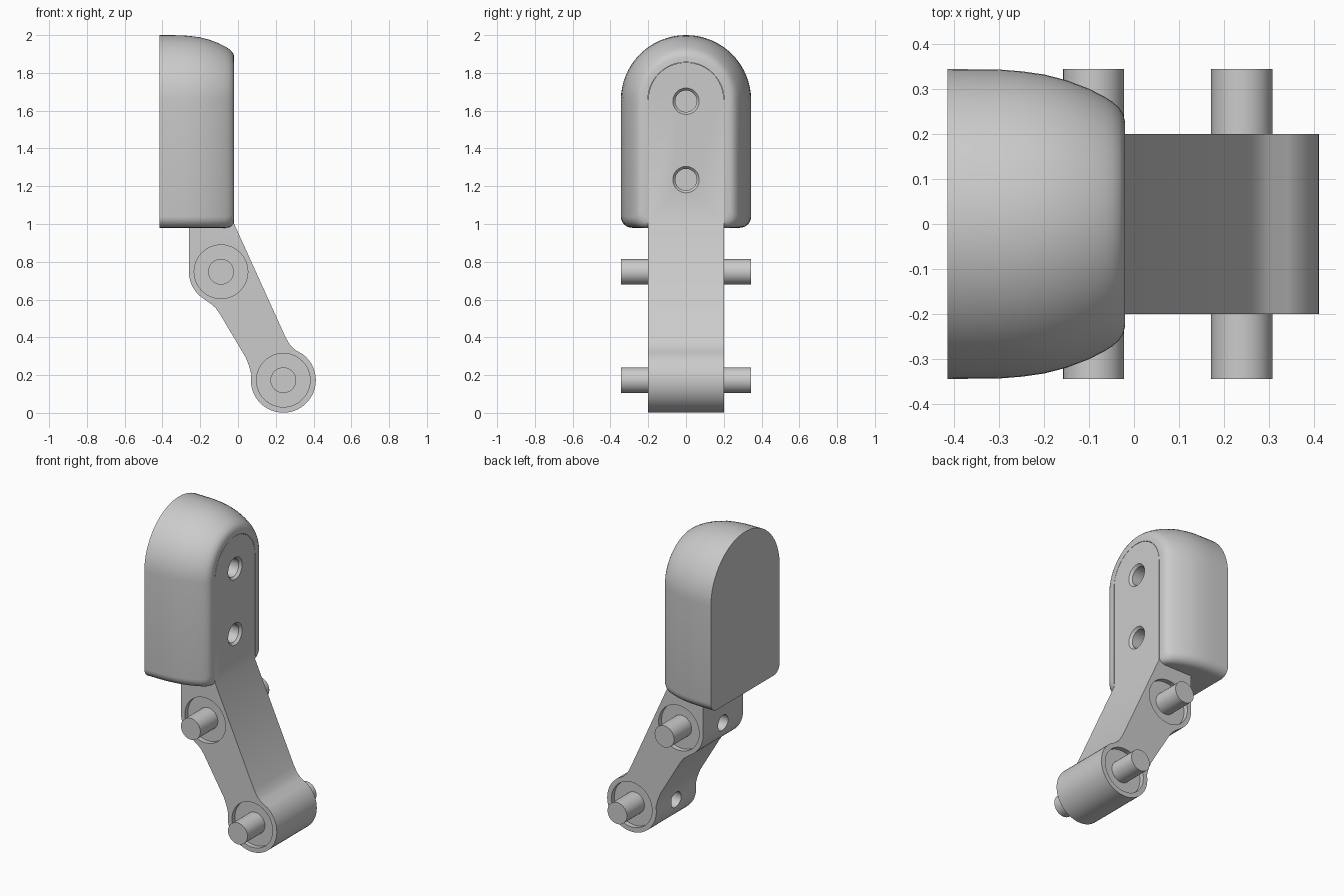
import bpy, bmesh, math
from mathutils import Matrix, Vector

if "Cube" in bpy.data.objects:
    bpy.data.objects.remove(bpy.data.objects["Cube"], do_unlink=True)

grey = bpy.data.materials.new("plain grey")
grey.use_nodes = True
colour = (0.6, 0.6, 0.6, 1)
grey.diffuse_color = colour
grey.node_tree.nodes["Principled BSDF"].inputs["Base Color"].default_value = colour

ARCH_Z = 1.655
HUBS = [(-0.09, 0.747), (0.24, 0.173)]


def finish(name, bm):
    bmesh.ops.recalc_face_normals(bm, faces=bm.faces)
    mesh = bpy.data.meshes.new(name)
    bm.to_mesh(mesh)
    bm.free()
    obj = bpy.data.objects.new(name, mesh)
    bpy.context.collection.objects.link(obj)
    mesh.materials.append(grey)
    return obj


def activate(obj):
    bpy.ops.object.select_all(action='DESELECT')
    obj.select_set(True)
    bpy.context.view_layer.objects.active = obj


def smooth(obj):
    activate(obj)
    bpy.ops.object.shade_smooth_by_angle(angle=math.radians(32))


def cut(obj, cutter):
    cutter.hide_render = True
    mod = obj.modifiers.new("cut", 'BOOLEAN')
    mod.operation, mod.solver, mod.object = 'DIFFERENCE', 'EXACT', cutter
    activate(obj)
    bpy.ops.object.modifier_apply(modifier=mod.name)
    bpy.data.objects.remove(cutter, do_unlink=True)


def rod(name, centre, axis, length, r1, r2=None, sides=32):
    bm = bmesh.new()
    turn = Vector(axis).to_track_quat('Z', 'Y').to_matrix().to_4x4()
    bmesh.ops.create_cone(bm, cap_ends=True, segments=sides, radius1=r1,
                          radius2=r1 if r2 is None else r2, depth=length,
                          matrix=Matrix.Translation(centre) @ turn)
    return finish(name, bm)


def arc(cx, cz, r, start, end, steps):
    angles = [math.radians(start + (end - start) * i / steps) for i in range(steps + 1)]
    return [(cx + r * math.cos(a), cz + r * math.sin(a)) for a in angles]


def arch(w, bottom, r):
    """Round-topped outline in y and z with rounded lower corners."""
    return (arc(w - r, bottom + r, r, -90, 0, 6) + arc(0, ARCH_Z, w, 0, 180, 32)
            + arc(r - w, bottom + r, r, 180, 270, 6))


def loft(name, sections):
    bm = bmesh.new()
    rings = [[bm.verts.new((x, y, z)) for y, z in outline] for x, outline in sections]
    for a, b in zip(rings, rings[1:]):
        for i in range(len(a)):
            j = (i + 1) % len(a)
            bm.faces.new((a[i], a[j], b[j], b[i]))
    bm.faces.new(rings[0])
    bm.faces.new(rings[-1])
    return finish(name, bm)


# Domed housing: station, side inset, bottom inset
stations = [(-0.415, 0, 0), (-0.3, 0.001, 0), (-0.25, 0.005, 0), (-0.2, 0.012, 0),
            (-0.15, 0.025, 0), (-0.1, 0.044, 0), (-0.065, 0.062, 0), (-0.048, 0.073, 0.003),
            (-0.034, 0.085, 0.01), (-0.024, 0.1, 0.02), (-0.02, 0.117, 0.035)]
housing = loft("housing", [(x, arch(0.345 - d, 0.98 + b, 0.06)) for x, d, b in stations])
cut(housing, loft("slot_cutter", [(x, arch(0.202, 0.8, 0.05)) for x in (-0.262, 0.1)]))
smooth(housing)

# Bent arm: side profile in x and z, extruded across y
(ux, uz), (lx, lz) = HUBS
profile = ([(-0.02, 1.855), (-0.26, 1.855)] + arc(ux, uz, 0.17, 180, 240, 10)
           + [(-0.145, 0.578), (-0.12, 0.557), (-0.1, 0.53), (0.04, 0.295), (0.058, 0.25)]
           + arc(lx, lz, 0.172, 170, 413, 36)
           + [(0.3, 0.335), (0.275, 0.36), (0.252, 0.4), (-0.02, 1.0)])
bm = bmesh.new()
face = bm.faces.new([bm.verts.new((x, -0.2, z)) for x, z in profile])
moved = bmesh.ops.extrude_face_region(bm, geom=[face])["geom"]
bmesh.ops.translate(bm, vec=(0, 0.4, 0),
                    verts=[v for v in moved if isinstance(v, bmesh.types.BMVert)])
bmesh.ops.recalc_face_normals(bm, faces=bm.faces)

# Round the upper end of the arm to match the slot
top_edges = [e for e in bm.edges if all(v.co.z > 1.8 for v in e.verts)
             and abs(e.verts[0].co.y - e.verts[1].co.y) < 0.01]
bmesh.ops.bevel(bm, geom=top_edges, offset=0.199, segments=16, profile=0.5, affect='EDGES')
arm = finish("arm", bm)

# Hub recesses on both sides
for x, z in HUBS:
    for side in (-1, 1):
        cut(arm, rod("recess_cutter", (x, side * 0.22, z), (0, 1, 0), 0.1, 0.142, sides=48))

# Chamfered screw holes in the front face
for z in (1.65, 1.235):
    cut(arm, rod("hole_cutter", (-0.06, 0, z), (1, 0, 0), 0.16, 0.057))
    cut(arm, rod("chamfer_cutter", (-0.02, 0, z), (1, 0, 0), 0.03, 0.057, 0.083))

# Small holes behind each hub
for x, z in ((-0.25, uz), (0.07, lz)):
    cut(arm, rod("back_hole_cutter", (x, 0, z), (1, 0, 0), 0.16, 0.05))
smooth(arm)

# Hinge pins
for name, (x, z) in zip(("upper_pin", "lower_pin"), HUBS):
    smooth(rod(name, (x, 0, z), (0, 1, 0), 0.69, 0.068))
